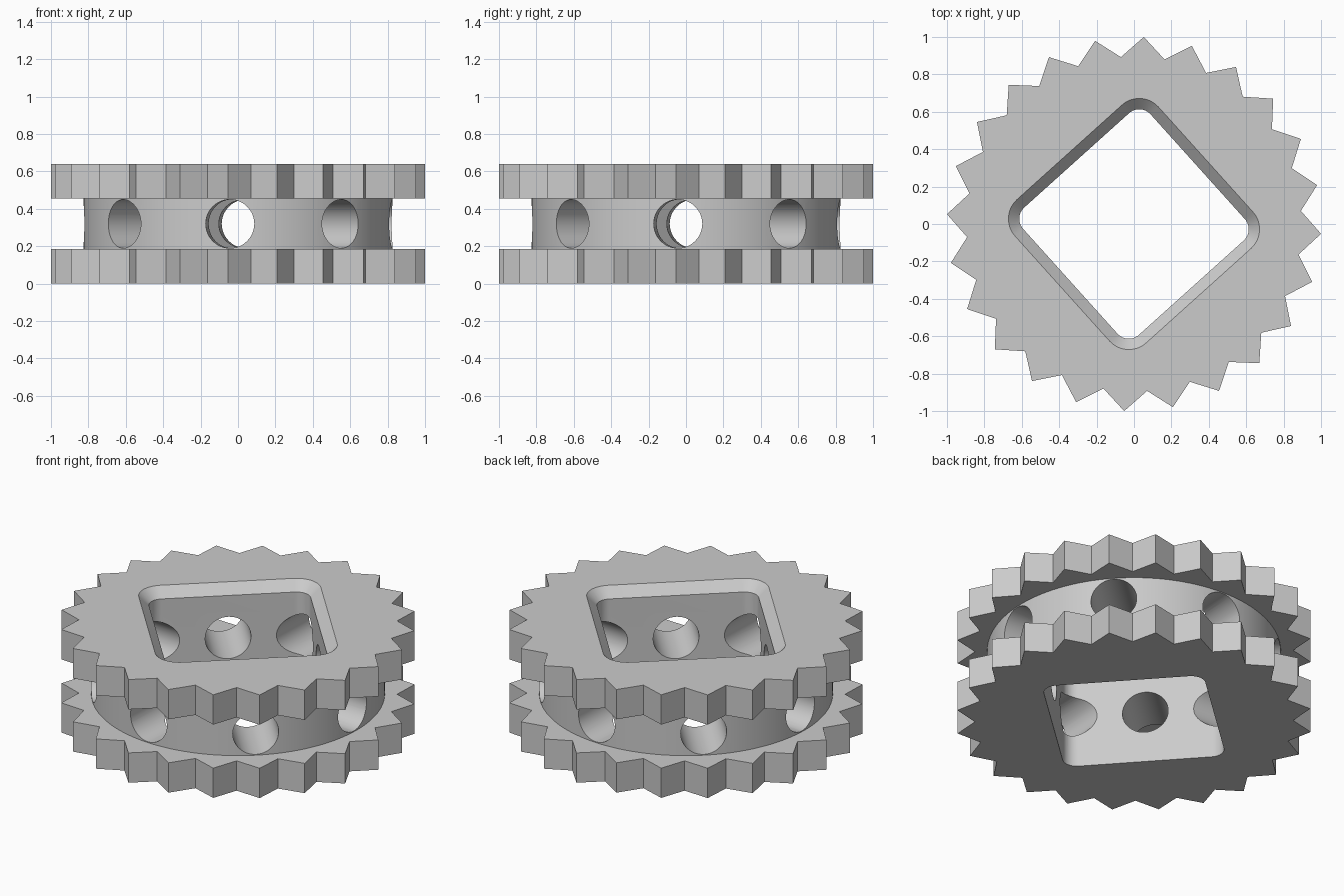
import bpy, bmesh, math
from mathutils import Matrix

if "Cube" in bpy.data.objects:
    bpy.data.objects.remove(bpy.data.objects["Cube"], do_unlink=True)

TWIST = math.radians(-3)          # whole wheel is turned slightly
TEETH, TIP, ROOT = 24, 1.0014, 0.895
HEIGHT, DISC = 0.64, 0.185        # total height, thickness of each toothed disc
HUB_R, DRILL_R = 0.826, 0.13

grey = bpy.data.materials.new("Plain grey")
grey.use_nodes = True
grey.diffuse_color = (0.6, 0.6, 0.6, 1)
grey.node_tree.nodes["Principled BSDF"].inputs["Base Color"].default_value = (0.6, 0.6, 0.6, 1)


def loft(name, sections):
    """Closed solid through matching outlines, given as (z, [(x, y), ...])."""
    bm = bmesh.new()
    rings = [[bm.verts.new((x, y, z)) for x, y in pts] for z, pts in sections]
    n = len(rings[0])
    for a, b in zip(rings, rings[1:]):
        for i in range(n):
            j = (i + 1) % n
            bm.faces.new((a[i], a[j], b[j], b[i]))
    bm.faces.new(rings[0][::-1])
    bm.faces.new(rings[-1])
    return to_object(name, bm)


def to_object(name, bm):
    bmesh.ops.recalc_face_normals(bm, faces=bm.faces)
    mesh = bpy.data.meshes.new(name)
    bm.to_mesh(mesh)
    bm.free()
    mesh.materials.append(grey)
    obj = bpy.data.objects.new(name, mesh)
    bpy.context.collection.objects.link(obj)
    return obj


def polar(r, a):
    return (r * math.cos(a), r * math.sin(a))


def rounded_square(centre, radius, steps=12):
    """Corner arcs around points at a fixed distance along the diagonals."""
    pts = []
    for k in range(4):
        diagonal = TWIST + k * math.pi / 2
        cx, cy = polar(centre * math.sqrt(2), diagonal)
        for s in range(steps + 1):
            dx, dy = polar(radius, diagonal + (s / steps - 0.5) * math.pi / 2)
            pts.append((cx + dx, cy + dy))
    return pts


def combine(target, tool, operation):
    tool.hide_render = True
    mod = target.modifiers.new(operation.title(), 'BOOLEAN')
    mod.operation, mod.solver, mod.object = operation, 'EXACT', tool
    bpy.context.view_layer.objects.active = target
    bpy.ops.object.modifier_apply(modifier=mod.name)
    bpy.data.objects.remove(tool, do_unlink=True)


# Two toothed discs joined by a round hub
teeth = [polar(ROOT if i % 2 else TIP, TWIST + i * math.pi / TEETH) for i in range(2 * TEETH)]
circle = [polar(HUB_R, TWIST + i * math.tau / 128) for i in range(128)]
wheel = loft("toothed_wheel", [(0, teeth), (DISC, teeth)])
hub = loft("hub", [(DISC / 2, circle), (HEIGHT - DISC / 2, circle)])
upper = loft("upper_disc", [(HEIGHT - DISC, teeth), (HEIGHT, teeth)])
combine(wheel, hub, 'UNION')
combine(wheel, upper, 'UNION')

# Square socket with rounded corners and a chamfered upper rim
CORNER, R, CH = 0.377, 0.081, 0.058
socket = loft("socket_cutter", [
    (-0.1, rounded_square(CORNER, R)),
    (HEIGHT - CH, rounded_square(CORNER, R)),
    (HEIGHT + CH, rounded_square(CORNER, R + 2 * CH)),
])
combine(wheel, socket, 'DIFFERENCE')

# Four cross drillings give eight radial holes in the hub
for k in range(4):
    bm = bmesh.new()
    turn = (Matrix.Translation((0, 0, HEIGHT / 2))
            @ Matrix.Rotation(TWIST + k * math.pi / 4, 4, 'Z')
            @ Matrix.Rotation(math.pi / 2, 4, 'Y'))
    bmesh.ops.create_cone(bm, cap_ends=True, segments=48, radius1=DRILL_R,
                          radius2=DRILL_R, depth=2.2, matrix=turn)
    combine(wheel, to_object("drill_cutter", bm), 'DIFFERENCE')

# Smooth the round walls, keep the edges crisp
bpy.ops.object.select_all(action='DESELECT')
wheel.select_set(True)
bpy.context.view_layer.objects.active = wheel
bpy.ops.object.shade_smooth_by_angle(angle=math.radians(30))
